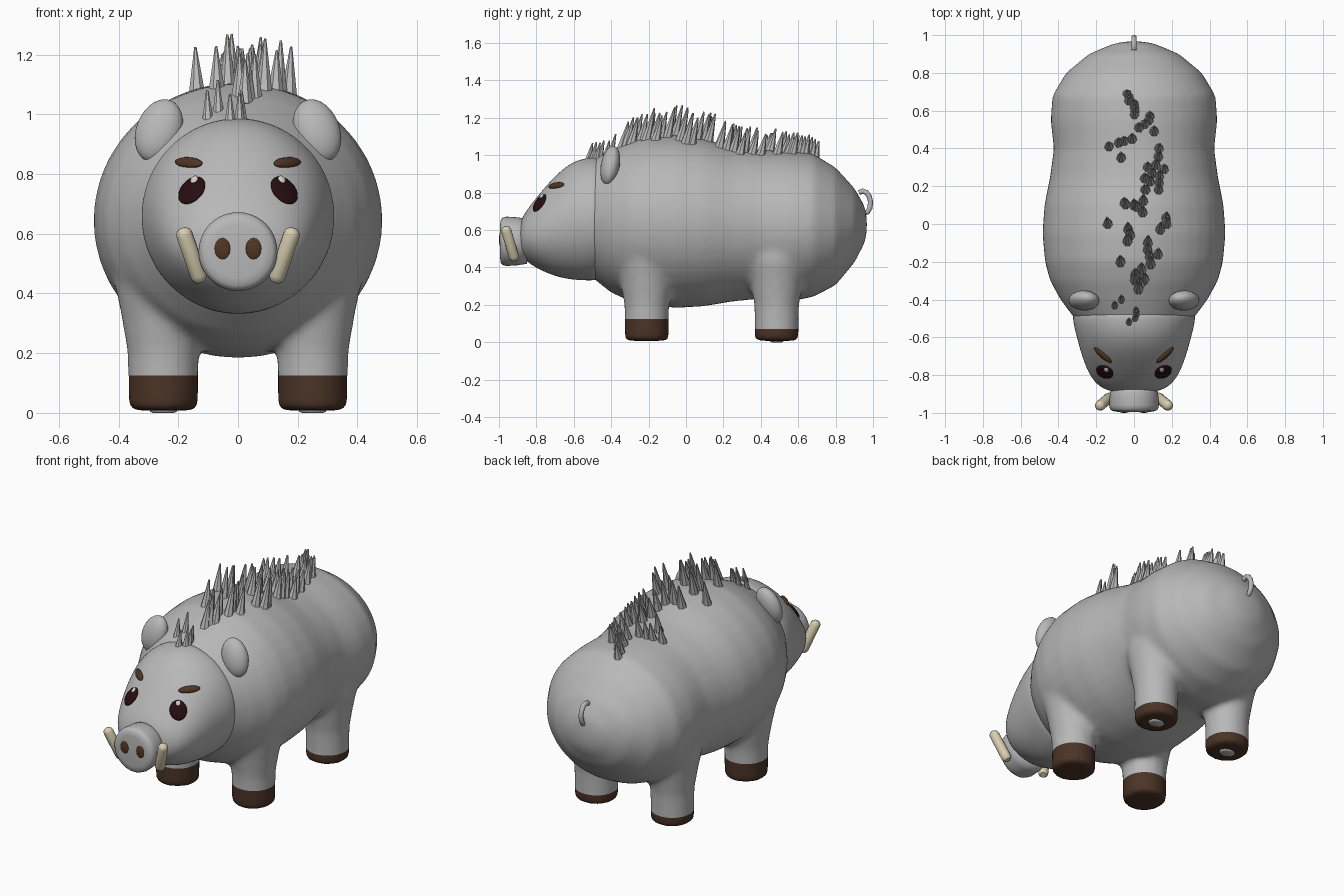
import bpy, bmesh, math, random
from math import cos, sin, tau
from mathutils import Vector, Matrix, Euler
from mathutils.bvhtree import BVHTree

random.seed(4)
cube = bpy.data.objects.get("Cube")
if cube:
    bpy.data.objects.remove(cube)


def material(name, color):
    m = bpy.data.materials.new(name)
    m.use_nodes = True
    m.diffuse_color = (*color, 1)
    bsdf = next(n for n in m.node_tree.nodes if n.type == 'BSDF_PRINCIPLED')
    bsdf.inputs["Base Color"].default_value = (*color, 1)
    return m


GREY = material("hide grey", (0.48, 0.48, 0.48))
HOOF = material("hoof brown", (0.07, 0.034, 0.02))
BROW = material("brow brown", (0.08, 0.036, 0.018))
DARK = material("eye dark", (0.018, 0.004, 0.005))
SHINE = material("eye shine", (0.65, 0.62, 0.62))
IVORY = material("tusk ivory", (0.68, 0.61, 0.43))


def add_object(name, data, mat):
    ob = bpy.data.objects.new(name, data)
    bpy.context.collection.objects.link(ob)
    data.materials.append(mat)
    return ob


def from_bmesh(name, bm, mat, smooth=True):
    bmesh.ops.recalc_face_normals(bm, faces=bm.faces)
    me = bpy.data.meshes.new(name)
    bm.to_mesh(me)
    bm.free()
    if smooth:
        me.shade_smooth()
    return add_object(name, me, mat)


def loft(bm, rings, u, v, sides=28):
    """Skin elliptical rings of (centre, radius u, radius v) and cap the ends."""
    loops = []
    for c, ru, rv in rings:
        loops.append([bm.verts.new(Vector(c) + u * ru * cos(tau * i / sides)
                                   + v * rv * sin(tau * i / sides)) for i in range(sides)])
    for a, b in zip(loops, loops[1:]):
        for i in range(sides):
            j = (i + 1) % sides
            bm.faces.new((a[i], a[j], b[j], b[i]))
    bm.faces.new(loops[0])
    bm.faces.new(loops[-1])


def bake(ob):
    """Replace the object's data by its evaluated, smooth mesh."""
    dg = bpy.context.evaluated_depsgraph_get()
    me = bpy.data.meshes.new_from_object(ob.evaluated_get(dg))
    ob.modifiers.clear()
    ob.data = me
    me.shade_smooth()
    return ob


def ellipsoid(name, frame, size, mat):
    bm = bmesh.new()
    bmesh.ops.create_uvsphere(bm, u_segments=24, v_segments=14, radius=1)
    bm.transform(frame @ Matrix.Diagonal((*size, 1)))
    return from_bmesh(name, bm, mat)


def tube(name, points, radius, mat):
    """Round tube through (point, relative radius) pairs."""
    cu = bpy.data.curves.new(name, 'CURVE')
    cu.dimensions = '3D'
    cu.bevel_depth, cu.bevel_resolution, cu.use_fill_caps = radius, 4, True
    sp = cu.splines.new('POLY')
    sp.points.add(len(points) - 1)
    for p, (co, r) in zip(sp.points, points):
        p.co = (*co, 1)
        p.radius = r
    helper = add_object(name, cu, mat)
    dg = bpy.context.evaluated_depsgraph_get()
    me = bpy.data.meshes.new_from_object(helper.evaluated_get(dg))
    bpy.data.objects.remove(helper)
    me.shade_smooth()
    me.set_sharp_from_angle(angle=math.radians(60))
    ob = bpy.data.objects.new(name, me)
    bpy.context.collection.objects.link(ob)


X, Y, Z = Vector((1, 0, 0)), Vector((0, 1, 0)), Vector((0, 0, 1))

# Body and legs blended into one skin: (y, centre z, half width, half height)
body_rings = [(-.58, .66, .22, .22), (-.5, .66, .315, .315), (-.4, .645, .39, .38),
              (-.3, .645, .445, .425), (-.2, .65, .472, .452), (-.05, .645, .485, .462),
              (.1, .64, .475, .447), (.25, .632, .445, .414), (.4, .63, .425, .397),
              (.55, .62, .442, .403), (.68, .625, .432, .383), (.8, .62, .36, .315),
              (.9, .625, .24, .2), (.955, .63, .11, .1), (.967, .63, .04, .04)]
leg_rings = [(.008, .118), (.02, .118), (.12, .118), (.2, .12), (.32, .14), (.44, .165), (.55, .15)]
LEG_X, FRONT_Y, BACK_Y = .25, -.21, .485

bm = bmesh.new()
loft(bm, [((0, y, z), w, h) for y, z, w, h in body_rings], X, Z, 40)
for x in (-LEG_X, LEG_X):
    for y in (FRONT_Y, BACK_Y):
        loft(bm, [((x, y, z), r, r) for z, r in leg_rings], X, Y)
body = from_bmesh("body_and_legs", bm, GREY)
remesh = body.modifiers.new("blend", 'REMESH')
remesh.mode, remesh.voxel_size = 'VOXEL', .016
relax = body.modifiers.new("relax", 'SMOOTH')
relax.factor, relax.iterations = .5, 14
bake(body)

# Hooves: cut the skin at the hoof lines and colour below them
body.data.materials.append(HOOF)
bm = bmesh.new()
bm.from_mesh(body.data)
for line in (.07, .125):
    bmesh.ops.bisect_plane(bm, geom=bm.verts[:] + bm.edges[:] + bm.faces[:],
                           plane_co=(0, 0, line), plane_no=Z)
for f in bm.faces:
    c = f.calc_center_median()
    f.material_index = int(c.z < (.125 if c.y < .15 else .07))
bm.to_mesh(body.data)
bm.free()

# Pale pads under the hind hooves
for side, x in (("right", -LEG_X), ("left", LEG_X)):
    bm = bmesh.new()
    loft(bm, [((x, BACK_Y, z), r, r * .8) for z, r in ((.02, .045), (.004, .045), (0, .035))], X, Y)
    from_bmesh(side + "_hind_pad", bm, GREY)

# Head
head_rings = [(-.42, .66, .32, .325), (-.5, .66, .33, .332), (-.6, .653, .304, .322),
              (-.7, .622, .277, .272), (-.8, .585, .238, .19), (-.865, .565, .185, .125),
              (-.895, .56, .1, .065)]
bm = bmesh.new()
loft(bm, [((0, y, z), w, h) for y, z, w, h in head_rings], X, Z, 32)
head = from_bmesh("head", bm, GREY)
head.modifiers.new("round", 'SUBSURF').levels = 2
bake(head)

# Snout
bm = bmesh.new()
loft(bm, [((0, y, .54), r, r) for y, r in
          ((-.85, .12), (-.9, .128), (-.96, .132), (-.98, .127), (-.99, .115), (-.994, .09))], X, Z, 40)
from_bmesh("snout", bm, GREY)

bpy.context.view_layer.update()
dg = bpy.context.evaluated_depsgraph_get()
head_tree = BVHTree.FromObject(head, dg)
body_tree = BVHTree.FromObject(body, dg)


def face_frame(x, z, roll=0, lift=0):
    """Frame on the head surface seen from the front, its z along the normal."""
    hit, n, *_ = head_tree.ray_cast(Vector((x, -2, z)), Y)
    right = Z.cross(n).normalized()
    rot = Matrix((right, n.cross(right), n)).transposed().to_4x4()
    return Matrix.Translation(hit + n * lift) @ rot @ Matrix.Rotation(roll, 4, 'Z')


# Paired features
for side, s in (("right", -1), ("left", 1)):
    ellipsoid(side + "_eye", face_frame(s * .155, .745, s * .2), (.047, .056, .013), DARK)
    ellipsoid(side + "_eye_shine", face_frame(s * .143, .775, 0, .01), (.013, .016, .007), SHINE)
    ellipsoid(side + "_brow", face_frame(s * .165, .838, s * .1), (.06, .02, .014), BROW)
    ellipsoid(side + "_nostril", Matrix.Translation((s * .052, -.992, .55)), (.027, .008, .037), BROW)
    ear = Matrix.Translation((s * .265, -.405, .945)) @ Euler((-.22, -s * .32, s * .2)).to_matrix().to_4x4()
    ellipsoid(side + "_ear", ear, (.077, .05, .11), GREY)
    low, high = Vector((s * .125, -.915, .44)), Vector((s * .187, -.967, .618))
    tube(side + "_tusk", [(low.lerp(high, t), r) for t, r in
                          ((0, .6), (.05, .92), (.12, 1), (.88, 1), (.95, .85), (.99, .5), (1, .2))],
         .028, IVORY)

# Tail: small hooked arc
tube("tail", [((0, .945 + .042 * sin(a), .745 + .063 * cos(a)), r) for a, r in
              ((-.5, 1), (0, 1), (.5, 1), (1, 1), (1.5, 1), (2, 1), (2.5, .9), (2.9, .5))], .014, GREY)

# Mane: strands of spikes from one point to another (x, y, x, y, count)
strands = [(-.03, .69, .01, .58, 7), (.09, .57, .03, .51, 4), (.1, .49, .1, .49, 1),
           (-.14, .41, -.07, .35, 2), (-.08, .43, -.02, .45, 3), (.13, .4, .07, .18, 6),
           (.15, .29, .13, .18, 4), (.06, .3, .05, .06, 5), (-.06, .11, .02, .09, 4),
           (-.13, 0, -.13, 0, 1), (-.02, -.03, -.04, -.09, 3), (.18, .03, .14, -.03, 3),
           (.07, -.1, .09, -.21, 4), (.13, -.16, .13, -.16, 1), (-.06, -.2, -.06, -.2, 1),
           (0, -.27, .03, -.34, 4), (.05, -.24, .05, -.29, 2),
           (-.09, -.43, -.06, -.4, 2), (.02, -.46, -.02, -.52, 4)]
bm = bmesh.new()
for x0, y0, x1, y1, count in strands:
    for i in range(count):
        t = i / max(count - 1, 1)
        x = x0 + (x1 - x0) * t + random.uniform(-.012, .012)
        y = y0 + (y1 - y0) * t
        hits = [tree.ray_cast(Vector((x, y, 3)), -Z)[0] for tree in (head_tree, body_tree)]
        base = max((h for h in hits if h), key=lambda h: h.z)
        on_head = y < -.38
        tall = (.09 if on_head else .155 - .09 * max(y, 0)) * random.uniform(.85, 1.1)
        lean = Vector((x * .25, .25, 1)).normalized()
        frame = Matrix.Translation(base + lean * (tall / 2 - .01)) @ \
            Z.rotation_difference(lean).to_matrix().to_4x4()
        bmesh.ops.create_cone(bm, cap_ends=True, segments=7, radius1=.02 if on_head else .029,
                              radius2=.004, depth=tall + .02, matrix=frame)
mane = from_bmesh("mane_spikes", bm, GREY)
mane.data.set_sharp_from_angle(angle=math.radians(40))
